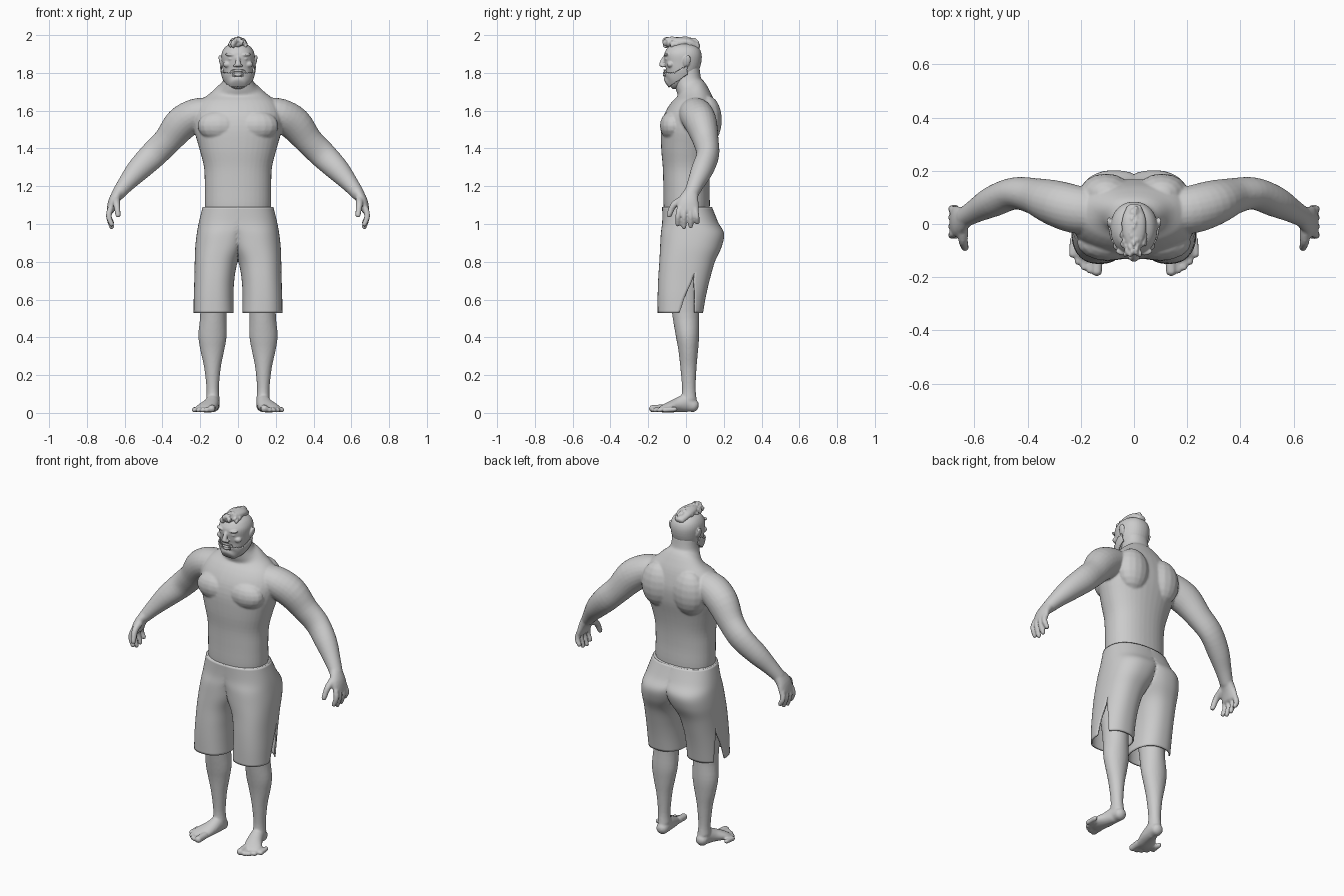
import bpy, bmesh, math, random
from mathutils import Vector, Matrix

if "Cube" in bpy.data.objects:
    bpy.data.objects.remove(bpy.data.objects["Cube"])
random.seed(4)

grey = bpy.data.materials.new("plain_grey")
grey.use_nodes = True
GREY = (0.6, 0.6, 0.6, 1)
grey.diffuse_color = GREY
grey.node_tree.nodes["Principled BSDF"].inputs["Base Color"].default_value = GREY


def spline(pts, n=4):
    """Resample a list of tuples along a smooth curve through them."""
    out = []
    for i in range(len(pts) - 1):
        p0, p1, p2, p3 = (Vector(pts[min(max(k, 0), len(pts) - 1)]) for k in range(i - 1, i + 3))
        for j in range(n):
            t = j / n
            out.append(p1 + (p2 - p0) * (t / 2) + (p0 * 2 - p1 * 5 + p2 * 4 - p3) * (t * t / 2)
                       + (p1 * 3 - p0 - p2 * 3 + p3) * (t ** 3 / 2))
    return out + [Vector(pts[-1])]


def oval(a, power):
    c, s = math.cos(a), math.sin(a)
    return math.copysign(abs(c) ** power, c), math.copysign(abs(s) ** power, s)


def tube(bm, pts, ref="X", side=1, cap=0.8, power=1, seg=24):
    """Closed tube with rounded ends; each point is x, y, z, radius along ref, other radius."""
    rows = spline([(p[0] * side,) + tuple(p[1:]) for p in pts])
    ref = Vector((1, 0, 0)) if ref == "X" else Vector((0, 1, 0))
    pos = [Vector(r[:3]) for r in rows]
    rings = []
    for i, r in enumerate(rows):
        t = (pos[min(i + 1, len(pos) - 1)] - pos[max(i - 1, 0)]).normalized()
        a = (ref - t * ref.dot(t)).normalized()
        rings.append((pos[i], a, t.cross(a), r[3], r[4], t))

    def ends(ring, sign):
        p, a, b, ra, rb, t = ring
        return [(p + t * (sign * cap * min(ra, rb) * math.sin(k)), a, b,
                 ra * math.cos(k), rb * math.cos(k), t) for k in (0.5, 1.0, 1.4)]

    rings = ends(rings[0], -1)[::-1] + rings + ends(rings[-1], 1)
    loops = []
    for p, a, b, ra, rb, t in rings:
        ovals = [oval(math.tau * k / seg, power) for k in range(seg)]
        loops.append([bm.verts.new(p + a * (ra * u) + b * (rb * v)) for u, v in ovals])
    for lo, hi in zip(loops, loops[1:]):
        for k in range(seg):
            bm.faces.new((lo[k - 1], lo[k], hi[k], hi[k - 1]))
    bm.faces.new(loops[0][::-1])
    bm.faces.new(loops[-1])


def ball(bm, centre, radii, tilt=(0, 0)):
    m = (Matrix.Translation(centre) @ Matrix.Rotation(tilt[0], 4, "X")
         @ Matrix.Rotation(tilt[1], 4, "Y") @ Matrix.Diagonal((*radii, 1)))
    bmesh.ops.create_uvsphere(bm, u_segments=16, v_segments=10, radius=1, matrix=m)


def finish(name, bm, voxel=0, smooth=3, normals=True):
    if normals:
        bmesh.ops.recalc_face_normals(bm, faces=bm.faces)
    for f in bm.faces:
        f.smooth = True
    me = bpy.data.meshes.new(name)
    bm.to_mesh(me)
    bm.free()
    me.materials.append(grey)
    ob = bpy.data.objects.new(name, me)
    bpy.context.collection.objects.link(ob)
    if voxel:
        mod = ob.modifiers.new("blend", "REMESH")
        mod.mode, mod.voxel_size, mod.use_smooth_shade = "VOXEL", voxel, True
        mod = ob.modifiers.new("soften", "SMOOTH")
        mod.factor, mod.iterations = 0.5, smooth
    return ob


# Torso and neck
body = bmesh.new()
tube(body, [(0, .005, 1.02, .165, .11), (0, .004, 1.09, .175, .122), (0, .002, 1.2, .176, .122),
            (0, .003, 1.3, .18, .126), (0, .006, 1.4, .205, .138), (0, .016, 1.5, .232, .148),
            (0, .032, 1.58, .235, .138), (0, .04, 1.65, .2, .11), (0, .034, 1.7, .135, .085),
            (0, .012, 1.75, .083, .072), (0, .005, 1.83, .07, .066)], power=.9, cap=.2, seg=40)
for s in (1, -1):
    # Chest and upper back muscles
    ball(body, (.1 * s, -.07, 1.52), (.115, .068, .08))
    ball(body, (.105 * s, .115, 1.55), (.1, .075, .13))
    # Arm
    tube(body, [(.14, .045, 1.6, .08, .07), (.22, .055, 1.58, .09, .085), (.3, .08, 1.53, .085, .09),
                (.375, .105, 1.44, .068, .075), (.45, .115, 1.365, .06, .072),
                (.53, .085, 1.285, .058, .062), (.595, .05, 1.21, .045, .045),
                (.638, .025, 1.155, .038, .034)], "Y", s)
    # Palm, fingers and thumb
    tube(body, [(.63, .03, 1.17, .038, .032), (.66, .012, 1.12, .055, .027),
                (.676, .01, 1.07, .06, .02)], "Y", s, cap=.6)
    for y, tip in ((.057, .995), (.024, .975), (-.01, .97), (-.042, .985)):
        tube(body, [(.676, y * .85, 1.08, .015, .016), (.684, y, 1.04, .0145, .0155),
                    (.668, y * 1.05, tip + .012, .0125, .013)], "Y", s, seg=12)
    tube(body, [(.645, -.02, 1.13, .022, .02), (.642, -.065, 1.1, .018, .018),
                (.635, -.09, 1.045, .014, .014)], "X", s, seg=12)
    # Leg
    tube(body, [(.128, -.01, .72, .08, .09), (.13, -.002, .53, .07, .072), (.135, .008, .41, .075, .062),
                (.136, .012, .33, .063, .052), (.135, .013, .24, .044, .043),
                (.134, .015, .13, .033, .036), (.133, .015, .07, .036, .042)], "X", s, cap=.3)
    # Foot and toes
    tube(body, [(.131, .04, .037, .034, .034), (.134, .0, .05, .037, .047),
                (.146, -.05, .04, .044, .037), (.168, -.1, .027, .053, .026),
                (.176, -.125, .021, .05, .019)], "X", s)
    for i in range(5):
        x, y, r = .14 + .022 * i + .004 * (i > 0), -.18 + .004 * i * i, .02 if i == 0 else .0135
        tube(body, [(x - .004, y + .06, r + .006, r, r), (x, y, r + .002, r, r)], "X", s, seg=12)
finish("body_skin", body, .0065)

# Head with brow, eyes, nose, lips and ears
HEAD = [(0, -.085, 1.74, .034, .033), (0, -.062, 1.76, .06, .056), (0, -.036, 1.8, .077, .081),
        (0, -.02, 1.85, .085, .097), (0, -.016, 1.9, .087, .099), (0, -.016, 1.935, .07, .08),
        (0, -.016, 1.955, .04, .046)]
head = bmesh.new()
tube(head, HEAD, power=.92, cap=.2, seg=40)
tube(head, [(0, -.108, 1.885, .011, .012), (0, -.122, 1.865, .012, .012),
            (0, -.13, 1.842, .017, .013)], seg=12)
ball(head, (0, -.113, 1.802), (.026, .011, .006))
ball(head, (0, -.112, 1.788), (.022, .012, .007))
for s in (1, -1):
    ball(head, (.038 * s, -.102, 1.896), (.032, .016, .009), (0, -.12 * s))
    ball(head, (.036 * s, -.098, 1.874), (.016, .013, .009))
    ball(head, (.055 * s, -.082, 1.845), (.024, .02, .018))
    ball(head, (.013 * s, -.122, 1.838), (.011, .011, .009))
    ball(head, (.09 * s, .004, 1.862), (.01, .02, .034), (-.25, .25 * s))
finish("head", head, .0038, 2)

# Beard shell: the jaw grown slightly and trimmed to a chin strap
beard = bmesh.new()
tube(beard, [(x, y, z, a + .005, b + .005) for x, y, z, a, b in HEAD], power=.92, cap=.2, seg=64)
bmesh.ops.subdivide_edges(beard, edges=beard.edges, cuts=1, use_grid_fill=True)
trim = []
for f in beard.faces:
    c = f.calc_center_median()
    top = 1.8 + max(0, c.y + .06) * .6 + (.018 if abs(c.x) < .035 else 0)
    low = 1.72 + max(0, c.y + .1) * .7
    mouth = abs(c.x) < .026 and 1.78 < c.z < 1.81
    if c.y > .005 or not low < c.z < top or mouth:
        trim.append(f)
bmesh.ops.delete(beard, geom=trim, context="FACES")
finish("beard", beard).modifiers.new("thickness", "SOLIDIFY").thickness = .008

# Mohawk made of overlapping tufts
hair = bmesh.new()
for i in range(90):
    u = random.random()
    x = random.uniform(-1, 1)
    y = -.112 + .172 * u
    width = .044 * math.sin(math.pi * (.22 + .62 * u))
    z = 1.977 - .02 * x * x - .035 * max(0, u - .7)
    ball(hair, (x * width, y, z - .012 * abs(x)), (.009, .015, random.uniform(.012, .019)),
         (random.uniform(.2, .9), x * .5))
tube(hair, [(0, -.1, 1.958, .022, .022), (0, -.04, 1.965, .042, .024), (0, .02, 1.96, .044, .024),
            (0, .062, 1.935, .028, .02)], cap=.5)
finish("mohawk", hair, .004, 1)

# Shorts: one leg per side, meeting at the middle, with a side slit at the hem
SHORTS = [(0, .006, 1.09, .187, .132, 0), (.03, .022, 1.01, .177, .148, 0),
          (.07, .034, .95, .148, .167, 0), (.092, .026, .88, .134, .163, 0),
          (.115, .006, .8, .114, .147, 0), (.125, -.01, .71, .106, .137, .02),
          (.129, -.022, .62, .105, .128, .2), (.129, -.03, .53, .106, .12, .32)]
shorts = bmesh.new()
for s in (1, -1):
    loops = []
    for x, y, z, rx, ry, gap in spline(SHORTS, 5):
        gap, row = max(gap, 0), []
        for k in range(65):
            u, v = oval(.3 + gap + (math.tau - 2 * gap) * k / 64, .85)
            row.append(shorts.verts.new((s * max(0, x + rx * u), y + ry * v, z)))
        loops.append(row)
    for hi, lo in zip(loops, loops[1:]):
        for k in range(64):
            quad = (hi[k], hi[k + 1], lo[k + 1], lo[k])
            if any(abs(v.co.x) > .0001 for v in quad):
                shorts.faces.new(quad if s < 0 else quad[::-1])
bmesh.ops.remove_doubles(shorts, verts=shorts.verts, dist=.0004)
ob = finish("shorts", shorts)
mod = ob.modifiers.new("thickness", "SOLIDIFY")
mod.thickness, mod.offset = .008, -1

# Waistband rim
rim = bmesh.new()
tube(rim, [(0, .006, 1.082, .184, .129), (0, .006, 1.09, .184, .129)], power=.85, cap=.02, seg=64)
finish("waistband", rim)
